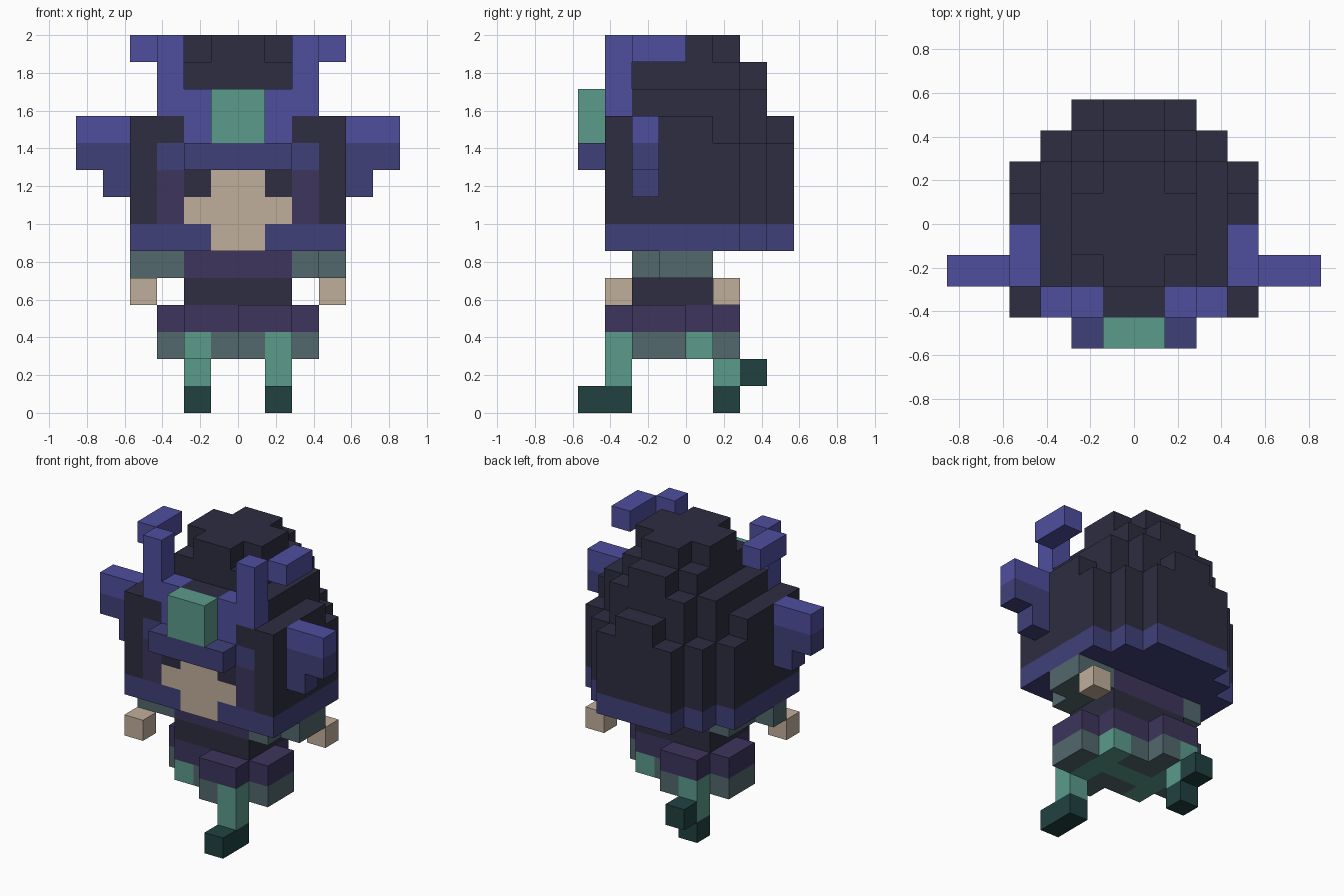
import bpy, bmesh
from mathutils import Vector

cube = bpy.data.objects.get("Cube")
if cube:
    bpy.data.objects.remove(cube, do_unlink=True)

U = 1 / 7  # size of one block


def lin(c):
    c /= 255
    return c / 12.92 if c <= 0.04045 else ((c + 0.055) / 1.055) ** 2.4


def material(name, r, g, b):
    m = bpy.data.materials.new(name)
    m.use_nodes = True
    col = (lin(r), lin(g), lin(b), 1)
    m.diffuse_color = col
    bsdf = next(n for n in m.node_tree.nodes if n.type == 'BSDF_PRINCIPLED')
    bsdf.inputs["Base Color"].default_value = col
    bsdf.inputs["Roughness"].default_value = 0.9
    return m


HAIR = material("dark hair", 45, 45, 65)
VIOLET = material("bright violet", 79, 78, 158)
NAVY = material("navy violet", 64, 64, 122)
PLUM = material("plum", 61, 53, 93)
SLATE = material("slate", 82, 104, 109)
SKIN = material("skin", 192, 175, 155)
GREEN = material("sea green", 91, 155, 138)
TEAL = material("dark teal", 33, 65, 65)

cells = {}   # block position -> part name
parts = {}   # part name -> material


def part(name, mat, *boxes):
    """Fill boxes (x0, x1, y0, y1, z0, z1) in block units; later parts replace earlier ones."""
    parts[name] = mat
    for x0, x1, y0, y1, z0, z1 in boxes:
        for x in range(x0, x1):
            for y in range(y0, y1):
                for z in range(z0, z1):
                    cells[x, y, z] = name


def both(*boxes):
    """The boxes and their mirror images across x = 0."""
    return list(boxes) + [(-b[1], -b[0]) + b[2:] for b in boxes]


# Head of hair: each tier is a stack of centred slabs (half width, front, back)
tiers = {
    (7, 10): [(4, -3, 2), (3, -3, 3), (2, -3, 4)],
    (10, 11): [(4, -3, 1), (3, -3, 2), (2, -3, 3), (1, -3, 4)],
    (11, 12): [(3, -2, 2), (2, -3, 3)],
    (12, 13): [(2, -2, 2), (1, -2, 3)],
    (13, 14): [(2, -1, 1), (1, -2, 2)],
}
part("hair", HAIR, *[(-w, w, f, b, z0, z1)
                     for (z0, z1), slabs in tiers.items() for w, f, b in slabs])
part("hair_hem", NAVY, *[(-w, w, -3, b, 6, 7) for w, b in ((4, 2), (3, 3), (2, 4))])

# Face
part("face", SKIN, (-1, 1, -3, -2, 6, 9), (-2, 2, -3, -2, 7, 8))
part("cheek_locks", PLUM, *both((2, 3, -3, -2, 7, 9)))

# Headdress
part("visor", NAVY, (-2, 2, -4, -3, 9, 10), *both((2, 3, -3, -2, 9, 10)))
part("headdress_gem", GREEN, (-1, 1, -4, -3, 10, 12))
part("horns", VIOLET, *both((1, 2, -3, -2, 10, 12), (2, 3, -3, -2, 11, 14),
                            (3, 4, -2, 0, 13, 14)))
part("ear_tops", VIOLET, *both((4, 6, -2, -1, 10, 11)))
part("ear_bottoms", NAVY, *both((4, 6, -2, -1, 9, 10), (4, 5, -2, -1, 8, 9)))

# Torso and swinging arms
part("chest", PLUM, (-2, 2, -2, 1, 5, 6))
part("waist", HAIR, (-2, 2, -2, 1, 4, 5))
part("shoulders", SLATE, *both((2, 3, -2, 1, 5, 6)))
part("left_sleeve", SLATE, (3, 4, -1, 1, 5, 6))
part("right_sleeve", SLATE, (-4, -3, -2, -1, 5, 6))
part("left_hand", SKIN, (3, 4, 1, 2, 4, 5))
part("right_hand", SKIN, (-4, -3, -3, -2, 4, 5))


# Skirt: the flaps follow the stride
def skirt(z):
    return [(-2, 2, -2, 1, z, z + 1), (0, 2, -3, -2, z, z + 1), (2, 3, -2, 0, z, z + 1),
            (-2, 0, 1, 2, z, z + 1), (-3, -2, -1, 1, z, z + 1)]


part("skirt_top", PLUM, *skirt(3))
part("skirt_hem", SLATE, *skirt(2))
part("hips", GREEN, (-1, 1, -1, 0, 2, 3), *both((1, 2, -2, 1, 2, 3)))

# Legs and shoes in mid-step
part("left_leg", GREEN, (1, 2, -3, -2, 1, 3))
part("right_leg", GREEN, (-2, -1, 1, 2, 1, 3))
part("left_shoe", TEAL, (1, 2, -4, -2, 0, 1))
part("right_shoe", TEAL, (-2, -1, 1, 2, 0, 1), (-2, -1, 2, 3, 1, 2))

# Build one object per part from the exposed block sides
CORNERS = ((-1, -1), (1, -1), (1, 1), (-1, 1))
for name, mat in parts.items():
    bm = bmesh.new()
    for pos in [p for p, n in cells.items() if n == name]:
        centre = Vector(pos) + Vector((0.5, 0.5, 0.5))
        for axis in range(3):
            for sign in (-1, 1):
                side = list(pos)
                side[axis] += sign
                if tuple(side) in cells:
                    continue
                ring = []
                for a, b in CORNERS[::sign]:
                    d = Vector((0, 0, 0))
                    d[axis], d[(axis + 1) % 3], d[(axis + 2) % 3] = sign, a, b
                    ring.append(bm.verts.new((centre + d * 0.5) * U))
                bm.faces.new(ring)
    bmesh.ops.remove_doubles(bm, verts=bm.verts, dist=0.001)
    bmesh.ops.dissolve_limit(bm, angle_limit=0.01, verts=bm.verts, edges=bm.edges)
    mesh = bpy.data.meshes.new(name)
    bm.to_mesh(mesh)
    bm.free()
    mesh.materials.append(mat)
    bpy.context.collection.objects.link(bpy.data.objects.new(name, mesh))
